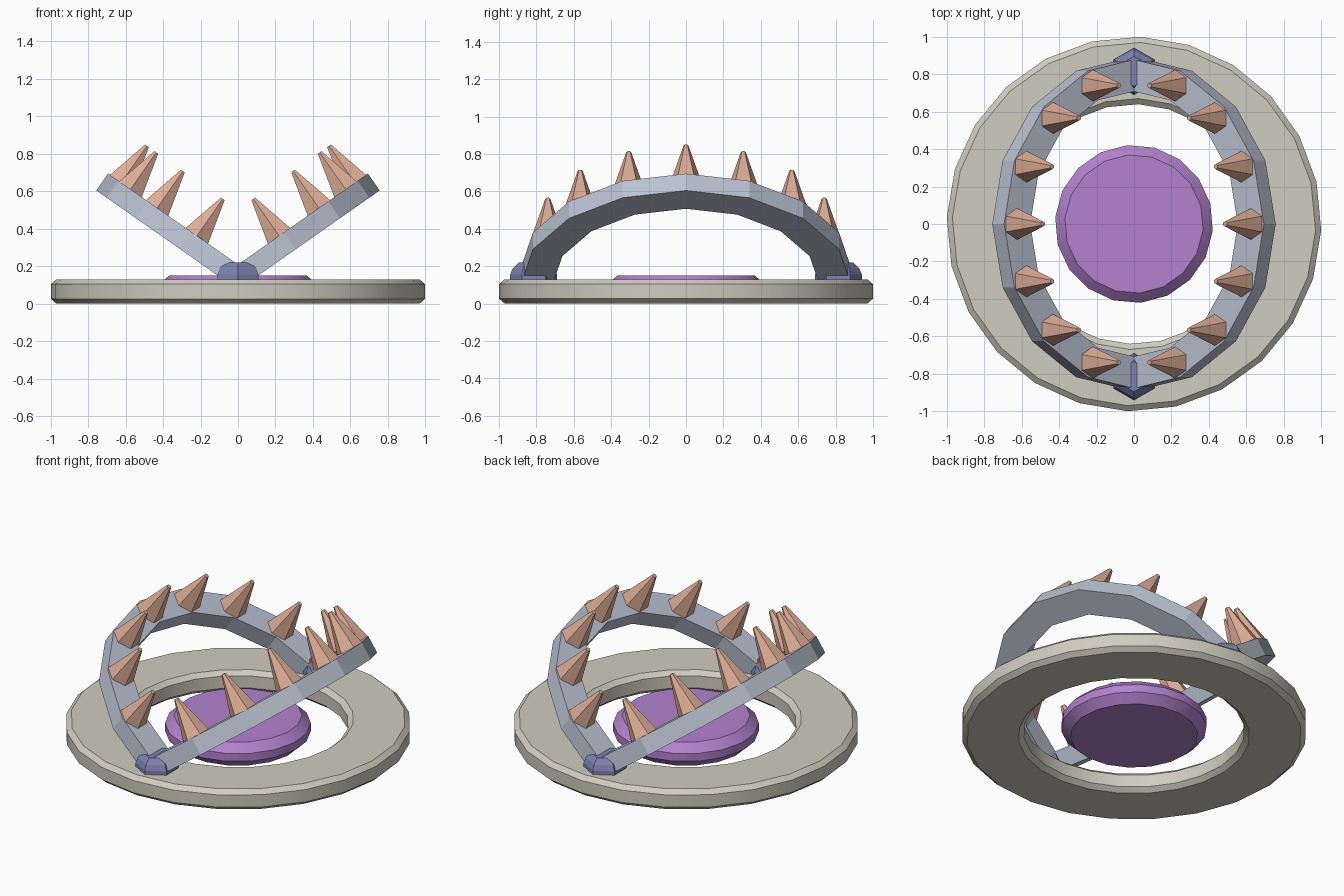
import bpy, bmesh, math
from mathutils import Matrix, Vector

if "Cube" in bpy.data.objects:
    bpy.data.objects.remove(bpy.data.objects["Cube"])


def material(name, rgb):
    m = bpy.data.materials.new(name)
    lin = [((c / 255 + 0.055) / 1.055) ** 2.4 for c in rgb]
    m.diffuse_color = (*lin, 1)
    m.use_nodes = True
    m.node_tree.nodes["Principled BSDF"].inputs["Base Color"].default_value = m.diffuse_color
    return m


STONE = material("pale stone", (208, 204, 191))
STEEL = material("blue grey steel", (186, 195, 210))
BONE = material("tan bone", (222, 174, 149))
PURPLE = material("purple plate", (178, 130, 206))
BOLT = material("slate blue bolt", (126, 131, 176))


def finish(name, bm, mat, smooth=None):
    bmesh.ops.recalc_face_normals(bm, faces=bm.faces)
    me = bpy.data.meshes.new(name)
    bm.to_mesh(me)
    bm.free()
    ob = bpy.data.objects.new(name, me)
    bpy.context.collection.objects.link(ob)
    me.materials.append(mat)
    if smooth:
        bpy.ops.object.select_all(action='DESELECT')
        ob.select_set(True)
        bpy.context.view_layer.objects.active = ob
        bpy.ops.object.shade_smooth_by_angle(angle=math.radians(smooth))
    return ob


def lathe(profile, sides, phase=0.0, closed=False, centre=(0, 0, 0)):
    """Spin a (radius, height) profile about z; open profiles get end caps."""
    bm = bmesh.new()
    rings = []
    for r, z in profile:
        ring = []
        for i in range(sides):
            a = phase + 2 * math.pi * i / sides
            ring.append(bm.verts.new(Vector(centre) + Vector((r * math.cos(a), r * math.sin(a), z))))
        rings.append(ring)
    pairs = list(zip(rings, rings[1:]))
    if closed:
        pairs.append((rings[-1], rings[0]))
    else:
        bm.faces.new(rings[0])
        bm.faces.new(rings[-1])
    for a, b in pairs:
        for i in range(sides):
            j = (i + 1) % sides
            bm.faces.new((a[i], a[j], b[j], b[i]))
    return bm


# Base ring with chamfered edges
base = [(0.97, 0), (1.0, 0.026), (1.0, 0.104), (0.97, 0.13),
        (0.67, 0.13), (0.64, 0.104), (0.64, 0.026), (0.67, 0)]
finish("base_ring", lathe(base, 24, math.radians(-2), closed=True), STONE, 30)

# Central pressure plate
plate = [(0.37, 0), (0.422, 0.05), (0.422, 0.10), (0.37, 0.15)]
finish("pressure_plate", lathe(plate, 18, math.radians(-5)), PURPLE, 30)

# Hexagonal hinge bolts, front and back
bolt = [(0.11, 0.002), (0.125, 0.03), (0.125, 0.155), (0.112, 0.188), (0.08, 0.22)]
for name, y in (("front_hinge", -0.815), ("back_hinge", 0.815)):
    finish(name, lathe(bolt, 6, math.pi / 2, centre=(0, y, 0)), BOLT)

# Raised jaws: half rings tilted about the hinge line, each with seven teeth
THICK, R_IN, R_OUT, STEP = 0.11, 0.715, 0.885, math.pi / 8
for side, label in ((1, "right"), (-1, "left")):
    tilt = (Matrix.Translation((0, 0, 0.142)) @ Matrix.Scale(side, 4, (1, 0, 0))
            @ Matrix.Rotation(math.radians(-35), 4, 'Y'))

    bm = bmesh.new()
    sections = []
    for k in range(-4, 5):
        c, s = math.cos(k * STEP), math.sin(k * STEP)
        sections.append([bm.verts.new(tilt @ Vector((r * c, r * s, z)))
                         for r, z in ((R_IN, -THICK / 2), (R_OUT, -THICK / 2),
                                      (R_OUT, THICK / 2), (R_IN, THICK / 2))])
    for a, b in zip(sections, sections[1:]):
        for i in range(4):
            j = (i + 1) % 4
            bm.faces.new((a[i], a[j], b[j], b[i]))
    bm.faces.new(sections[0])
    bm.faces.new(sections[-1])
    finish(label + "_jaw", bm, STEEL)

    # Blunt six-sided teeth standing on the jaw
    for k in range(-3, 4):
        tooth = lathe([(0.085, THICK / 2 - 0.003), (0.014, THICK / 2 + 0.24)], 6, math.pi / 2,
                      centre=(0.8 * math.cos(k * STEP), 0.8 * math.sin(k * STEP), 0))
        bmesh.ops.transform(tooth, matrix=tilt, verts=tooth.verts)
        finish(f"{label}_tooth_{k + 4}", tooth, BONE)
